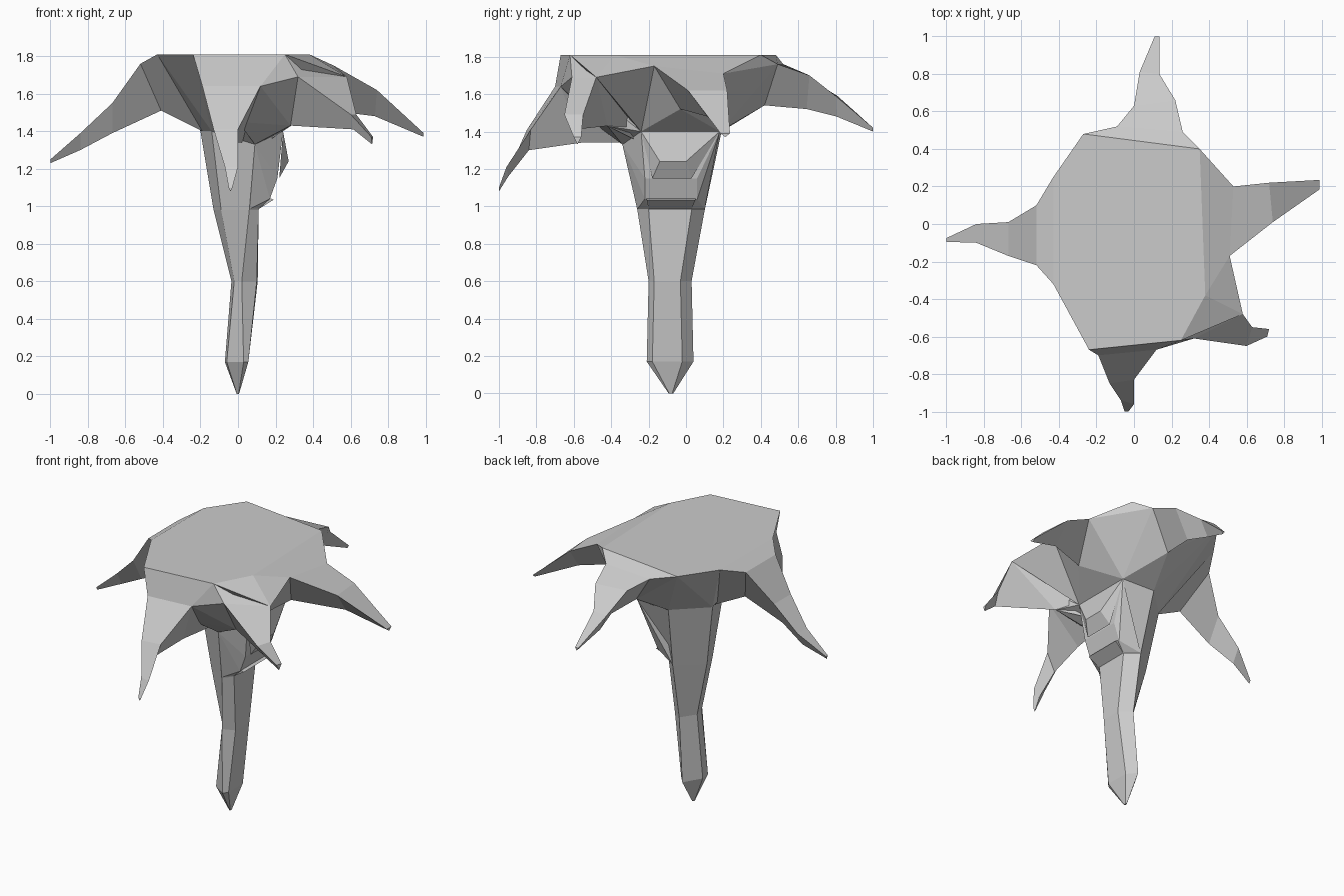
import bpy, bmesh

if "Cube" in bpy.data.objects:
    bpy.data.objects.remove(bpy.data.objects["Cube"])

TOP = 1.81


def finish(name, bm):
    bmesh.ops.recalc_face_normals(bm, faces=bm.faces)
    mesh = bpy.data.meshes.new(name)
    bm.to_mesh(mesh)
    bm.free()
    obj = bpy.data.objects.new(name, mesh)
    bpy.context.collection.objects.link(obj)


def loft(name, sections):
    """Skin equal-sized cross-sections; cap both ends."""
    bm = bmesh.new()
    rings = [[bm.verts.new(p) for p in s] for s in sections]
    n = len(rings[0])
    for a, b in zip(rings, rings[1:]):
        for i in range(n):
            j = (i + 1) % n
            bm.faces.new((a[i], a[j], b[j], b[i]))
    bm.faces.new(rings[0])
    bm.faces.new(rings[-1])
    finish(name, bm)


def hull(name, points):
    """Convex block around a few points."""
    bm = bmesh.new()
    for p in points:
        bm.verts.new(p)
    bmesh.ops.convex_hull(bm, input=bm.verts)
    loose = [v for v in bm.verts if not v.link_faces]
    bmesh.ops.delete(bm, geom=loose, context='VERTS')
    bmesh.ops.dissolve_limit(bm, angle_limit=0.03, verts=bm.verts, edges=bm.edges)
    finish(name, bm)


def ring(z, xy):
    return [(x, y, z) for x, y in xy]


def arm(name, root, shoulder, *stations):
    """Stations are (xl, xr, yl, yr, z top, z under): triangular sections."""
    tail = [[(xl, yl, z), (xr, yr, z), ((xl + xr) / 2, (yl + yr) / 2, zu)]
            for xl, xr, yl, yr, z, zu in stations]
    loft(name, [root, shoulder] + tail)
    return shoulder


# Tapering stem, six sided, with a blunt point
collar = [(-.20, 0, 1.40), (-.14, -.20, 1.40), (.09, -.34, 1.33),
          (.24, -.24, 1.40), (.24, .18, 1.40), (0, .19, 1.40)]
foot = [(-.07, -.08), (-.06, -.15), (.03, -.21), (.055, -.18), (.05, -.02), (0, .04)]
waist = [(-.13, -.04), (-.09, -.16), (.06, -.26), (.11, -.20), (.11, .03), (.03, .10)]
knee = [(-.035, -.07), (-.02, -.14), (.02, -.20), (.10, -.17), (.105, -.03), (.03, .03)]
tip = [(x * .1, -.08 + (y + .08) * .1) for x, y in foot]
loft("stem", [ring(0, tip), ring(.17, foot), ring(.60, knee), ring(.98, waist), collar])

# Flared crown with flat top
top = ring(TOP, [(-.43, .25), (-.27, .48), (.35, .40), (.38, -.38),
                 (.25, -.62), (-.24, -.67), (-.43, -.32)])
A, B, C, D, E, F, G = top
hull("crown", collar + top)

# Five drooping arms
left = arm("left_arm", [A, G, (-.19, -.04, 1.40)],
           [(-.52, .10, 1.76), (-.52, -.22, 1.76), (-.41, -.05, 1.51)],
           (-.67, -.67, .01, -.17, 1.55, 1.39), (-.84, -.84, 0, -.10, 1.39, 1.30),
           (-1, -1, -.075, -.095, 1.25, 1.23))
back = arm("back_arm", [B, C, (.06, .18, 1.41)],
           [(-.09, .52, 1.76), (.26, .49, 1.76), (.08, .42, 1.54)],
           (0, .22, .63, .66, 1.70, 1.52), (.03, .135, .81, .80, 1.59, 1.48),
           (.11, .135, 1, 1, 1.42, 1.40))
right = arm("right_arm", [C, D, (.23, -.03, 1.40)],
            [(.53, .20, 1.71), (.51, -.17, 1.75), (.42, -.03, 1.52)],
            (.72, .74, .22, .01, 1.62, 1.48), (.99, .99, .235, .185, 1.39, 1.37))
corner = arm("front_right_arm", [D, E, (.18, -.28, 1.36)],
             [(.58, -.48, 1.69), (.32, -.61, 1.69), (.28, -.42, 1.43)],
             (.63, .60, -.55, -.65, 1.49, 1.41), (.72, .71, -.56, -.60, 1.37, 1.33))
front = arm("front_arm", [E, F, (.02, -.30, 1.34)],
            [(.12, -.67, 1.64), (-.19, -.70, 1.64), (-.02, -.56, 1.34)],
            (0, -.13, -.83, -.85, 1.41, 1.30), (0, -.07, -.96, -.94, 1.21, 1.16),
            (-.03, -.05, -1, -1, 1.10, 1.08))

# Webs filling the valleys between neighbouring arm shoulders
hull("front_web", [E, front[0], corner[1], corner[2], (0, -.50, 1.45), *collar[2:4]])
hull("right_web", [D, E, corner[0], right[1], collar[3]])
hull("right_shoulder", [C, D, *right, *collar[3:5]])
hull("back_web", [C, back[1], right[0], collar[4]])
hull("back_shoulder", [B, C, *back, *collar[4:]])

# Broken side knob: body, overhanging brow and lower lip
base = ring(.985, waist[2:])
hull("side_knob", collar[2:5] + base +
     [(x, y, z) for x, z in ((.21, 1.15), (.17, 1.04)) for y in (-.22, .06)])
hull("knob_brow", collar[3:5] +
     [(.27, -.14, 1.24), (.27, 0, 1.24), (.22, -.18, 1.15), (.22, .03, 1.15)])
hull("knob_lip", base[1:3] +
     [(x, y, z) for x, z in ((.19, 1.035), (.13, 1.06)) for y in (-.21, .05)])
